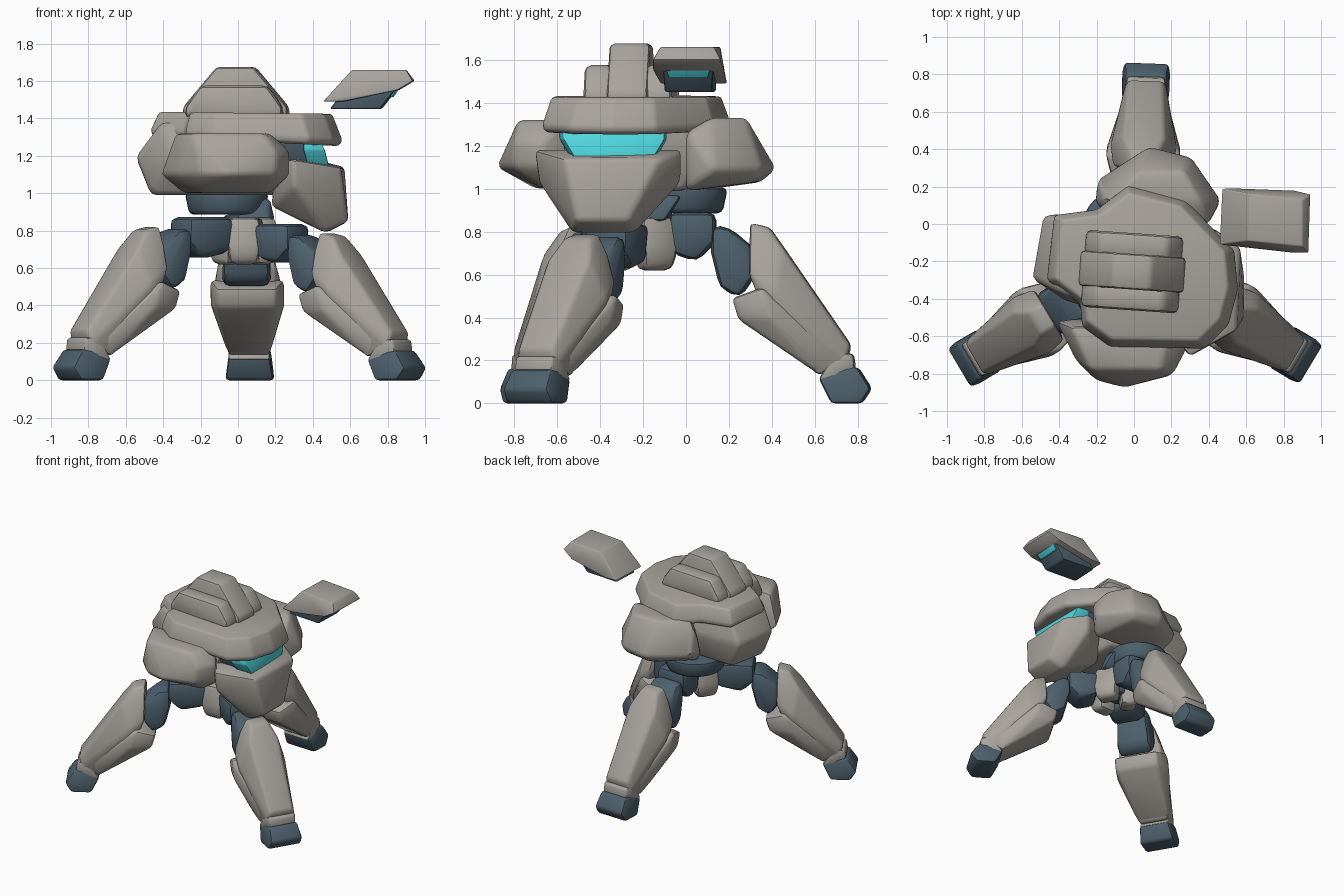
import bpy
import bmesh
from math import radians
from mathutils import Matrix

default = bpy.data.objects.get("Cube")
if default:
    bpy.data.objects.remove(default, do_unlink=True)


def material(name, red, green, blue):
    mat = bpy.data.materials.new(name)
    mat.use_nodes = True
    color = (red, green, blue, 1)
    mat.diffuse_color = color
    shader = mat.node_tree.nodes["Principled BSDF"]
    shader.inputs["Base Color"].default_value = color
    shader.inputs["Roughness"].default_value = .6
    return mat


ARMOR = material("warm_grey_armor", .39, .365, .335)
JOINT = material("slate_blue_joint", .075, .118, .152)
GLOW = material("cyan_glass", .08, .68, .73)


def finish(name, bm, mat, bevel, matrix=None):
    """Round the hard edges of a part and add it to the scene."""
    bmesh.ops.dissolve_limit(bm, angle_limit=radians(6), verts=bm.verts, edges=bm.edges)
    bmesh.ops.recalc_face_normals(bm, faces=bm.faces)
    hard = [e for e in bm.edges if e.is_manifold and e.calc_face_angle(0) > radians(18)]
    bmesh.ops.bevel(bm, geom=hard, offset=bevel, segments=2, profile=.5,
                    affect="EDGES", clamp_overlap=True)
    if matrix:
        bm.transform(matrix)
    mesh = bpy.data.meshes.new(name)
    bm.to_mesh(mesh)
    bm.free()
    mesh.materials.append(mat)
    obj = bpy.data.objects.new(name, mesh)
    bpy.context.collection.objects.link(obj)
    bpy.ops.object.select_all(action="DESELECT")
    obj.select_set(True)
    bpy.context.view_layer.objects.active = obj
    bpy.ops.object.shade_smooth_by_angle(angle=radians(38))


def hull(name, points, mat, bevel=.025, matrix=None):
    """Faceted solid wrapped around a few corner points."""
    bm = bmesh.new()
    for point in points:
        bm.verts.new(point)
    result = bmesh.ops.convex_hull(bm, input=bm.verts)
    unused = {v for v in result["geom_interior"] if isinstance(v, bmesh.types.BMVert)}
    bmesh.ops.delete(bm, geom=list(unused), context="VERTS")
    finish(name, bm, mat, bevel, matrix)


def rings(*levels):
    """Corner points from outlines stacked at given heights."""
    return [(x, y, z) for z, outline in levels for x, y in outline]


def both_sides(*half):
    """Mirror (radius, half width, height) corners across the leg's plane."""
    return [(r, side * t, z) for r, t, z in half for side in (-1, 1)]


def disc(name, center, low_radius, high_radius, depth, mat, bevel):
    bm = bmesh.new()
    bmesh.ops.create_cone(bm, cap_ends=True, segments=32, radius1=low_radius,
                          radius2=high_radius, depth=depth)
    finish(name, bm, mat, bevel, Matrix.Translation(center))


# Main body behind the visor
hull("body", rings(
    (1.38, [(-.41, -.36), (-.38, .02), (.25, .05), (.25, -.55)]),
    (1.19, [(-.55, -.29), (-.35, -.42), (-.49, .05), (.26, .08), (.24, -.58)]),
    (.99, [(-.47, -.29), (-.41, .02), (.22, 0), (.22, -.5)])), ARMOR, .03)

# Overhanging roof with notched rear corners
outline = [(-.03, .21), (.28, .13), (.46, -.06), (.54, -.14), (.56, -.35), (.51, -.54),
           (.38, -.67), (-.13, -.66), (-.28, -.55), (-.29, -.43), (-.47, -.3),
           (-.43, .05), (-.2, .08)]
bm = bmesh.new()
loops = []
for height, scale, tilt in ((1.28, .96, .05), (1.31, 1, .05), (1.43, .9, .01)):
    loops.append([bm.verts.new((x * scale, (y + .23) * scale - .23, height - tilt * x))
                  for x, y in outline])
for low, high in zip(loops, loops[1:]):
    for i in range(len(low)):
        bm.faces.new((low[i - 1], low[i], high[i], high[i - 1]))
bm.faces.new(loops[0][::-1])
bm.faces.new(loops[-1])
finish("roof", bm, ARMOR, .018)

# Side pods
hull("front_pod", rings(
    (1.32, [(-.34, -.55), (.19, -.55), (.14, -.78), (-.24, -.78)]),
    (1.22, [(.28, -.67), (.21, -.8)]),
    (1.1, [(-.42, -.52), (-.32, -.72), (-.2, -.84), (-.05, -.88), (.2, -.81), (.28, -.66)]),
    (1, [(-.3, -.5), (.18, -.5), (.16, -.66), (-.2, -.7)])), ARMOR, .025)
hull("back_pod", rings(
    (1.33, [(-.14, .1), (.02, .28), (.27, .28), (.36, .12)]),
    (1.26, [(.4, 0)]),
    (1.09, [(-.21, .12), (-.2, .24), (.08, .42), (.31, .36), (.47, .13)]),
    (1.03, [(.06, .35), (.28, .32)]),
    (.99, [(-.16, .05), (.38, 0)])), ARMOR, .025)

# Snout, with the visor set back in a dark recess above it
hull("snout", rings(
    (1.18, [(.3, -.71), (.41, -.02), (.2, -.6), (.2, -.1)]),
    (1.14, [(.55, -.57), (.57, -.12)]),
    (1.03, [(.3, -.69), (.42, -.02)]),
    (.85, [(.59, -.51), (.59, -.27)]),
    (.79, [(.46, -.53), (.48, -.24)]),
    (.93, [(.18, -.5), (.18, -.2)])), ARMOR, .022)
hull("visor_recess", rings(
    (1.29, [(.4, -.58), (.4, -.1), (.2, -.58), (.2, -.1)]),
    (1.13, [(.4, -.53), (.4, -.14), (.2, -.53), (.2, -.14)])), JOINT, .01)
hull("visor", rings(
    (1.28, [(.44, -.575), (.44, -.1), (.35, -.59), (.35, -.09)]),
    (1.23, [(.465, -.57), (.465, -.1), (.35, -.59), (.35, -.09)]),
    (1.13, [(.49, -.51), (.49, -.16), (.38, -.53), (.38, -.14)])), GLOW, .008)

# Roof fins: tall one in the middle, low ones either side
turn = Matrix.Translation((-.01, -.255, 0)) @ Matrix.Rotation(radians(-4), 4, "Z")


def fin(name, y, half, base, top, height, bevel):
    points = [(x * e, y + half * s, z) for x, z in ((base, 1.46), (top, height), (base, 1.4))
              for e in (-1, 1) for s in (-1, 1)]
    hull(name, points, ARMOR, bevel, turn)


fin("tall_fin", 0, .095, .28, .1, 1.675, .022)
for label, side in (("front", -1), ("back", 1)):
    fin(label + "_low_fin", side * .14, .066, .26, .18, 1.575, .03)

# Hovering side unit
hull("hover_shell", rings(
    (1.66, [(.62, .16), (.9, .13), (.9, -.12), (.61, -.09)]),
    (1.6, [(.945, .16), (.935, -.155)]),
    (1.55, [(.86, .18), (.85, -.155)]),
    (1.49, [(.47, .19), (.455, -.11), (.57, .19), (.56, -.12)])), ARMOR, .012)
hull("hover_core", rings(
    (1.59, [(.6, .14), (.6, -.1), (.88, .13), (.87, -.11)]),
    (1.45, [(.5, .14), (.49, -.08), (.77, .12), (.76, -.1)])), JOINT, .012)
hull("hover_eye", rings(
    (1.585, [(.881, .12), (.871, -.1), (.85, .12), (.85, -.1)]),
    (1.515, [(.833, .1), (.823, -.08), (.8, .1), (.8, -.08)])), GLOW, .002)

# Waist and hip core
hip = Matrix.Translation((.03, -.2, 0))
disc("waist_disc", (-.06, -.03, .945), .2, .225, .12, JOINT, .025)
disc("hip_core", (.03, -.2, .78), .11, .11, .18, JOINT, .03)
hull("hip_neck", rings(
    (.97, [(.08, -.12), (.17, -.12), (.08, -.02), (.17, -.02)]),
    (.85, [(-.02, -.2), (.17, -.2), (0, -.08), (.2, -.1)])), JOINT, .02)

# Three legs with an armor block between each pair
for label, angle, reach, stretch in (("back", 88, 0, 1), ("right", 210.5, .06, .98),
                                     ("left", -31, .01, .94)):
    turned = hip @ Matrix.Rotation(radians(angle), 4, "Z")
    place = turned @ Matrix.Translation((reach, 0, 0)) @ Matrix.Diagonal((1, 1, stretch, 1))
    gap = hip @ Matrix.Rotation(radians(angle + 60), 4, "Z")

    hull(label + "_hip_block", both_sides(
        (.05, .07, .62), (.04, .085, .87), (.16, .07, .62), (.18, .09, .7), (.16, .085, .87)),
        ARMOR, .03, gap)
    hull(label + "_hip_joint", both_sides(
        (.12 - reach, .12, .89), (.34, .12, .89), (.34, .12, .75), (.25, .11, .66),
        (.13 - reach, .11, .7)), JOINT, .04, place)
    hull(label + "_knee", both_sides(
        (.32, .11, .83), (.4, .12, .82), (.52, .11, .72), (.52, .13, .59), (.45, .13, .49),
        (.36, .13, .54), (.32, .12, .7)), JOINT, .04, place)
    hull(label + "_shin", both_sides(
        (.5, .07, .84), (.59, .07, .82), (.5, .12, .74), (.66, .11, .72),
        (.97, .09, .27), (.95, .11, .2),
        (.5, .16, .6), (.62, .18, .52), (.82, .11, .13), (.6, .15, .35)),
        ARMOR, .02, place)
    hull(label + "_shin_flap", both_sides(
        (.42, .16, .49), (.45, .16, .39), (.56, .2, .54), (.6, .2, .4),
        (.83, .11, .13), (.9, .11, .22)), ARMOR, .02, place)
    hull(label + "_ankle_cuff", both_sides(
        (.82, .11, .11), (.9, .115, .24), (.98, .1, .23), (.99, .1, .16), (.9, .11, .1)),
        ARMOR, .015, place)
    hull(label + "_foot", both_sides(
        (.82, .11, .12), (.88, .13, 0), (1.02, .13, 0), (1.065, .12, .07),
        (1, .11, .17), (.9, .11, .16)), JOINT, .02, place)
